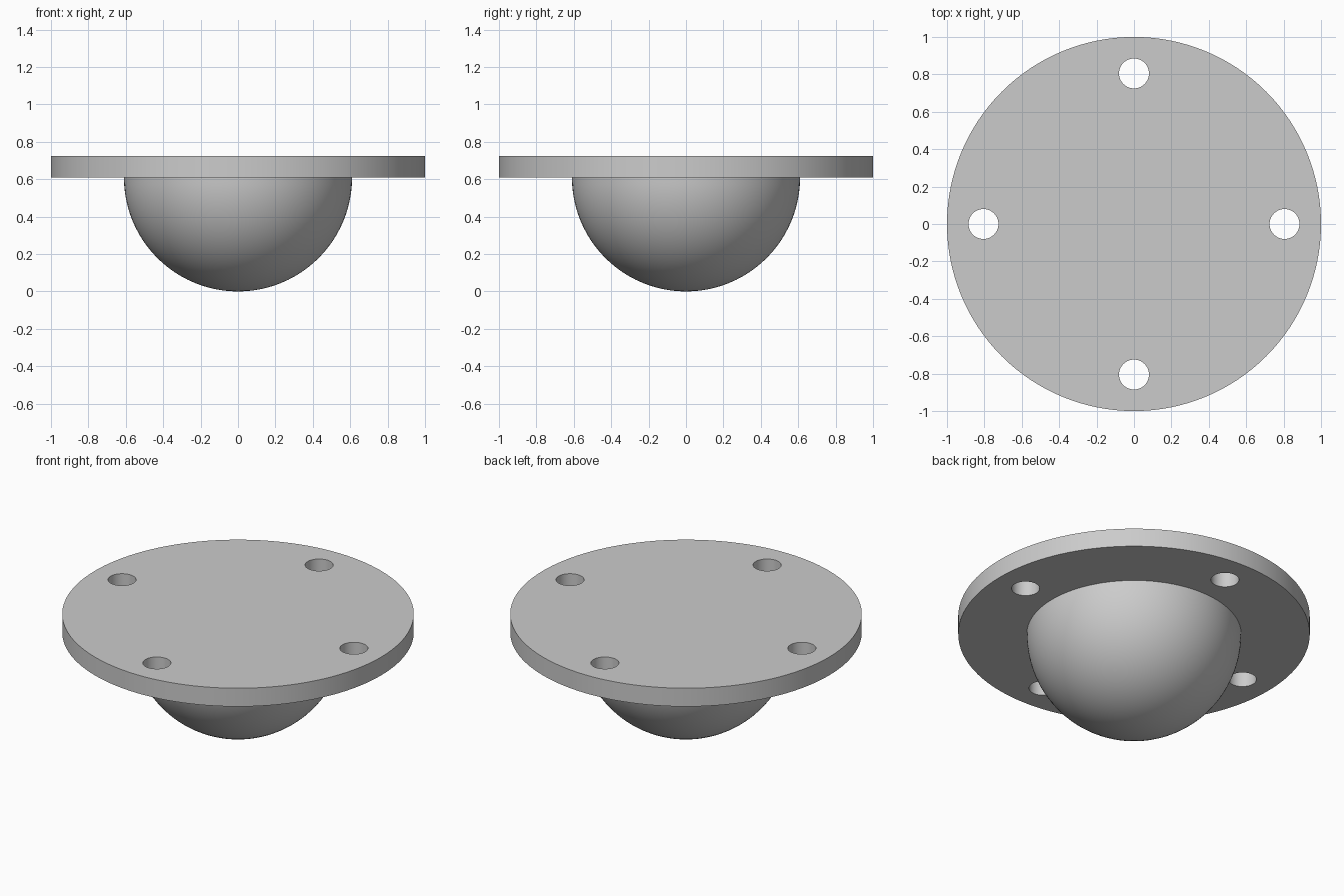
import bpy
import bmesh
from math import cos, sin, pi, radians

if "Cube" in bpy.data.objects:
    bpy.data.objects.remove(bpy.data.objects["Cube"], do_unlink=True)

DOME_RADIUS = 0.61
TOP = 0.725
HOLE_RADIUS = 0.08
HOLE_CIRCLE = 0.805

grey = bpy.data.materials.new("plain grey")
grey.use_nodes = True
grey.diffuse_color = (0.6, 0.6, 0.6, 1)
grey.node_tree.nodes["Principled BSDF"].inputs["Base Color"].default_value = grey.diffuse_color


def cylinder(name, radius, bottom, top, sides, x=0, y=0):
    bpy.ops.mesh.primitive_cylinder_add(vertices=sides, radius=radius, depth=top - bottom,
                                        location=(x, y, (top + bottom) / 2))
    bpy.context.object.name = name
    return bpy.context.object


def finish(obj):
    bpy.ops.object.select_all(action="DESELECT")
    obj.select_set(True)
    bpy.context.view_layer.objects.active = obj
    obj.data.materials.clear()
    obj.data.materials.append(grey)
    bpy.ops.object.shade_smooth_by_angle(angle=radians(30))


# Round mounting flange with four bolt holes
flange = cylinder("mounting_flange", 1, DOME_RADIUS, TOP, 128)
for i in range(4):
    angle = i * pi / 2
    cutter = cylinder("hole_cutter", HOLE_RADIUS, DOME_RADIUS - 0.1, TOP + 0.1, 48,
                      HOLE_CIRCLE * cos(angle), HOLE_CIRCLE * sin(angle))
    cut = flange.modifiers.new("bolt_hole", "BOOLEAN")
    cut.operation = "DIFFERENCE"
    cut.solver = "EXACT"
    cut.object = cutter
    bpy.context.view_layer.objects.active = flange
    bpy.ops.object.modifier_apply(modifier=cut.name)
    bpy.data.objects.remove(cutter, do_unlink=True)
finish(flange)

# Half-sphere hanging below the flange
bpy.ops.mesh.primitive_uv_sphere_add(segments=96, ring_count=48, radius=DOME_RADIUS,
                                     location=(0, 0, DOME_RADIUS))
dome = bpy.context.object
dome.name = "dome"
bm = bmesh.new()
bm.from_mesh(dome.data)
upper = [v for v in bm.verts if v.co.z > 0.001]
bmesh.ops.delete(bm, geom=upper, context="VERTS")
bm.to_mesh(dome.data)
bm.free()
finish(dome)
